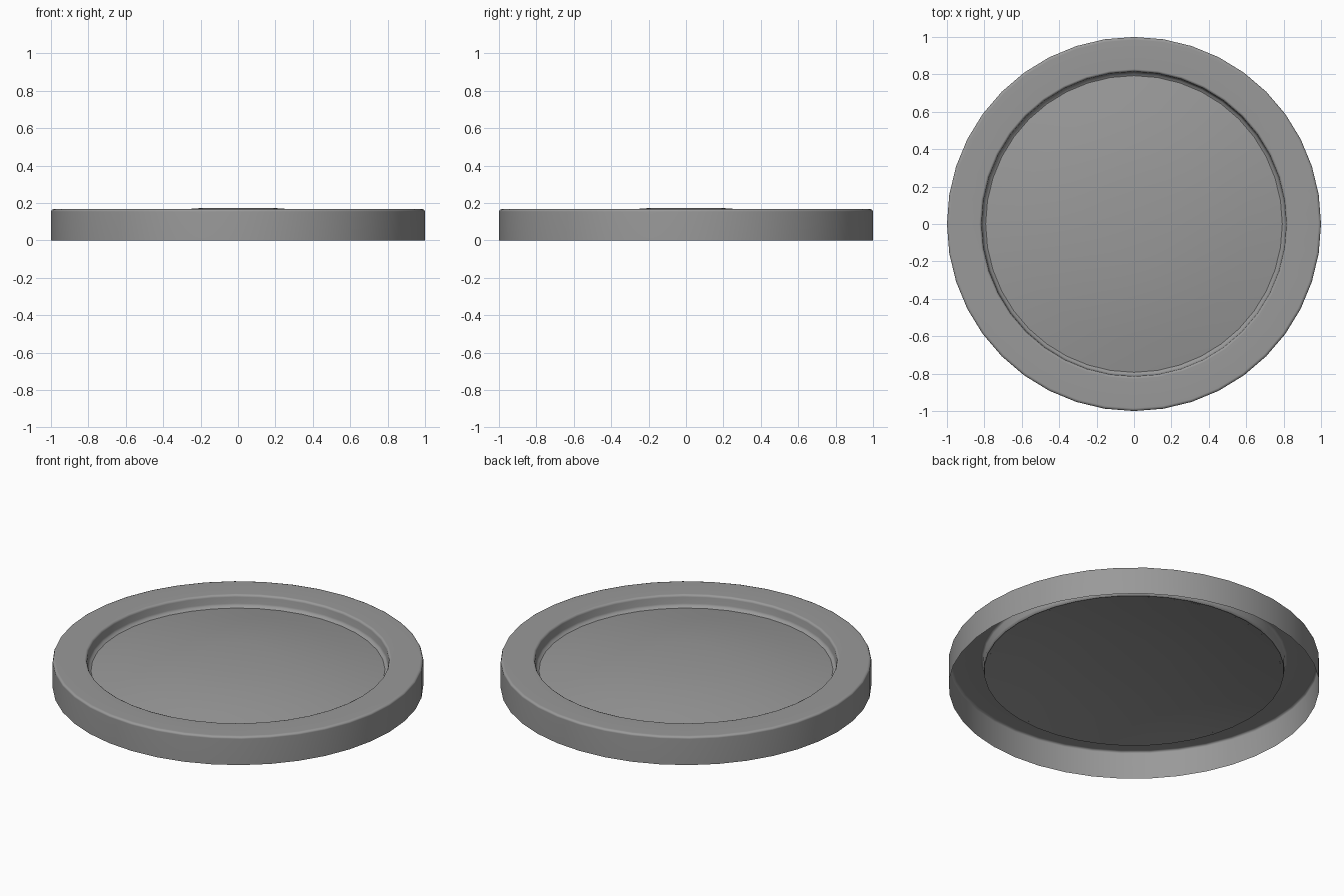
import bpy, bmesh, math

if "Cube" in bpy.data.objects:
    bpy.data.objects.remove(bpy.data.objects["Cube"])

SIDES = 40
grey = bpy.data.materials.new("dark_grey")
grey.diffuse_color = (0.32, 0.32, 0.32, 1)
grey.use_nodes = True
grey.node_tree.nodes["Principled BSDF"].inputs["Base Color"].default_value = grey.diffuse_color


def revolve(name, profile, sides=SIDES):
    """Spin an open (radius, height) profile round z; radius 0 becomes a pole."""
    bm = bmesh.new()
    rings = []
    for r, z in profile:
        if r == 0:
            rings.append([bm.verts.new((0, 0, z))] * sides)
        else:
            rings.append([bm.verts.new((r * math.cos(2 * math.pi * i / sides),
                                        r * math.sin(2 * math.pi * i / sides), z))
                          for i in range(sides)])
    for low, high in zip(rings, rings[1:]):
        for i in range(sides):
            j = (i + 1) % sides
            corners = [low[i], low[j], high[j], high[i]]
            bm.faces.new(list(dict.fromkeys(corners)))
    mesh = bpy.data.meshes.new(name)
    bm.to_mesh(mesh)
    bm.free()
    mesh.materials.append(grey)
    obj = bpy.data.objects.new(name, mesh)
    bpy.context.collection.objects.link(obj)
    bpy.ops.object.select_all(action='DESELECT')
    obj.select_set(True)
    bpy.context.view_layer.objects.active = obj
    bpy.ops.object.shade_smooth_by_angle(angle=math.radians(50))
    return obj


# Thin rim shell: open underneath, rounded shoulder, recessed cup wall and lip
rim = revolve("rim", [(1.0, 0.0), (1.0, 0.155), (0.996, 0.164), (0.985, 0.168),
                      (0.828, 0.168), (0.819, 0.164), (0.815, 0.155),
                      (0.812, 0.118), (0.806, 0.106), (0.793, 0.099)])
# Keep the broad rim and walls flat, shading only the bevels
weighted = rim.modifiers.new("weighted_normals", 'WEIGHTED_NORMAL')
weighted.keep_sharp = True

# Shallow domed lens, its edge tucked under the lip
EDGE, BASE, PEAK = 0.81, 0.096, 0.178
radius = (EDGE ** 2 + (PEAK - BASE) ** 2) / (2 * (PEAK - BASE))
dome = []
for k in range(4, -1, -1):
    r = EDGE * k / 4
    dome.append((r, PEAK - radius + math.sqrt(radius ** 2 - r ** 2)))
dome[-1] = (0, dome[-2][1] + 0.001)   # nearly flat centre
revolve("lens", dome)
